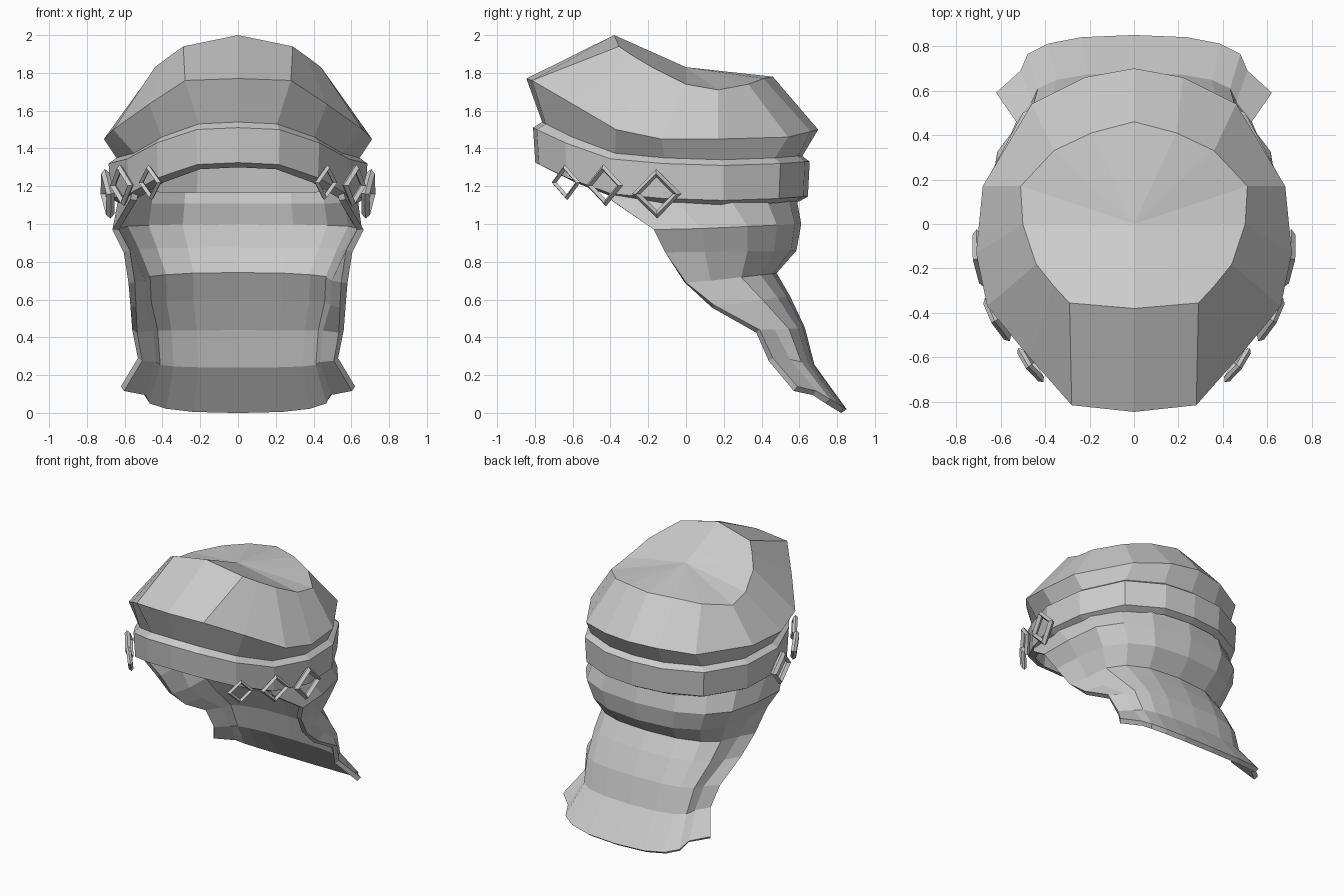
import bpy, bmesh, math
from mathutils import Vector, Matrix

if "Cube" in bpy.data.objects:
    bpy.data.objects.remove(bpy.data.objects["Cube"])


def mirrored(half, closed):
    # half runs along +x and ends at the back centre; closed halves also start on the centre
    other = half[1:-1] if closed else half[:-1]
    return half + [(-x, y, z) for x, y, z in reversed(other)]


def moved(half, scale, dz):
    return [(x * scale, y * scale, z + dz) for x, y, z in half]


def loft(name, halves, closed, cap=None, thickness=0):
    bm = bmesh.new()
    rows = [[bm.verts.new(p) for p in mirrored(h, closed)] for h in halves]
    n = len(rows[0])
    for up, low in zip(rows, rows[1:]):
        for i in range(n if closed else n - 1):
            j = (i + 1) % n
            bm.faces.new((up[i], low[i], low[j], up[j]))
    if cap:
        c = bm.verts.new(cap)
        for i in range(n):
            bm.faces.new((c, rows[0][i], rows[0][(i + 1) % n]))
    mesh = bpy.data.meshes.new(name)
    bm.to_mesh(mesh)
    bm.free()
    ob = bpy.data.objects.new(name, mesh)
    bpy.context.collection.objects.link(ob)
    if thickness:
        mod = ob.modifiers.new("thickness", 'SOLIDIFY')
        mod.thickness = thickness
        mod.offset = -1
    return ob


# Half outlines, front centre round to back centre
crown_top = [(0, -.38, 2.0), (.29, -.355, 1.94), (.36, -.28, 1.89), (.44, -.18, 1.83),
             (.5, 0, 1.74), (.51, .17, 1.71), (.36, .33, 1.74), (.19, .41, 1.77), (0, .46, 1.78)]
crown_rim = [(0, -.845, 1.77), (.28, -.815, 1.76), (.47, -.6, 1.635), (.66, -.37, 1.5),
             (.71, -.13, 1.45), (.68, .17, 1.45), (.46, .54, 1.46), (.22, .66, 1.49), (0, .7, 1.5)]
band_top = [(0, -.81, 1.51), (.22, -.79, 1.5), (.43, -.64, 1.43), (.585, -.4, 1.345),
            (.685, -.12, 1.32), (.66, .2, 1.31), (.5, .5, 1.32), (.24, .63, 1.33), (0, .655, 1.33)]

# Padded crown
band_seam = moved(band_top, .94, .03)
loft("crown", [crown_top, crown_rim, band_seam], True, cap=(0, 0, 1.83))

# Head band with underside and lining
band_low = moved(band_top, .985, -.185)
lining_low = moved(band_low, .93, -.025)
loft("head_band", [band_seam, band_top, band_low, lining_low, moved(band_seam, .93, -.01)], True)

# Neck cloth rows: front edge x, y, z; side x, y; back y, z
cloth_rows = [
    (.55, -.42, 1.21, .63, -.06, .60, 1.16),
    (.57, -.40, 1.13, .635, -.06, .59, 1.11),
    (.665, -.17, .97, .655, .08, .61, 1.00),
    (.605, -.11, .85, .59, .10, .585, .86),
    (.58, 0, .69, .53, .13, .48, .74),
    (.57, .15, .57, .52, .28, .55, .62),
    (.56, .39, .44, .48, .47, .63, .45),
    (.53, .46, .29, .46, .55, .68, .255),
    (.62, .59, .14, .51, .69, .85, .02)]


def cloth_half(r):
    xe, ye, ze, xs, ys, yb, zb = r
    pts = [(xe, ye, ze)]
    for k in range(5):
        t = math.radians(22.5 * k)
        c, s = max(0, math.cos(t)) ** .8, math.sin(t) ** .8
        if k == 4:
            c = 0
        pts.append((xs * c, ys + (yb - ys) * s, ze + (zb - ze) * (.2 + .8 * s)))
    return pts


loft("neck_cloth", [cloth_half(r) for r in cloth_rows], False, thickness=.035)

# Diamond frames on both sides of the band: centre, tangent, half diagonal
frames = [((.465, -.635, 1.22), (.6, .8), .095),
          ((.615, -.43, 1.205), (.5, .87), .112),
          ((.69, -.155, 1.16), (.14, .99), .132)]
for side, label in ((1, "right"), (-1, "left")):
    for i, (c, (tx, ty), h) in enumerate(frames):
        bpy.ops.mesh.primitive_torus_add(major_segments=4, minor_segments=4,
                                         major_radius=h * .83, minor_radius=h * .17)
        ob = bpy.context.object
        ob.name = f"diamond_frame_{label}_{i + 1}"
        tan = Vector((side * tx, ty, 0)).normalized() * side
        normal = Vector((side * ty, -tx, 0)).normalized()
        up = (Vector((0, 0, 1)) + normal * .12).normalized()
        normal = tan.cross(up)
        rot = Matrix((tan, up, normal)).transposed().to_4x4()
        ob.matrix_world = Matrix.Translation((side * c[0], c[1], c[2])) @ rot
